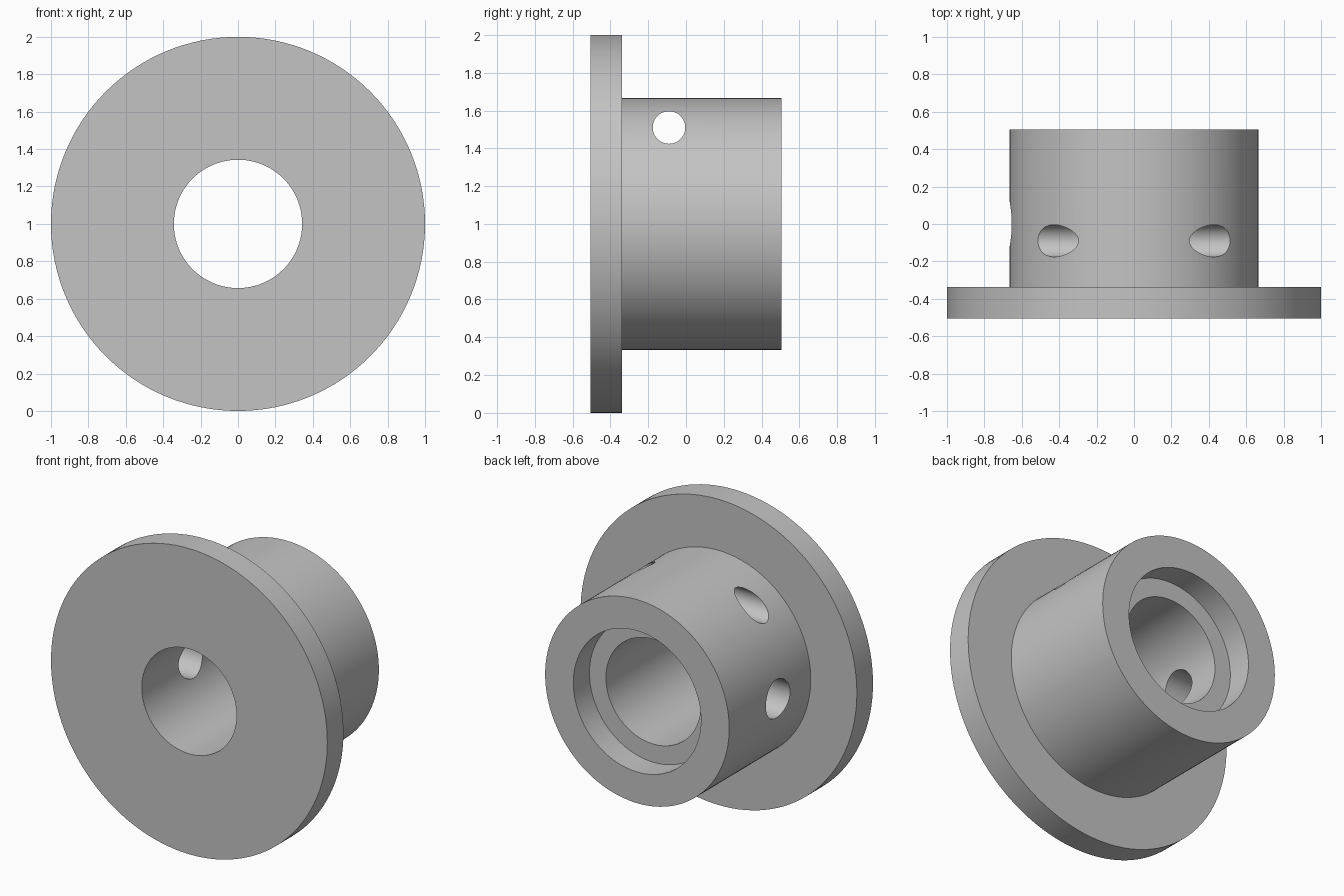
import bpy
import bmesh
from math import pi, radians
from mathutils import Vector

cube = bpy.data.objects.get("Cube")
if cube:
    bpy.data.objects.remove(cube, do_unlink=True)

CENTRE_Z = 1.0
SEGMENTS = 128

# Plain grey metal
grey = bpy.data.materials.new("grey_metal")
grey.use_nodes = True
colour = (0.55, 0.55, 0.55, 1.0)
grey.diffuse_color = colour
grey.node_tree.nodes["Principled BSDF"].inputs["Base Color"].default_value = colour


def lathe(name, profile):
    """Turn a closed (radius, y) outline around the y axis."""
    bm = bmesh.new()
    verts = [bm.verts.new((r, y, 0)) for r, y in profile]
    edges = [bm.edges.new((v, verts[(i + 1) % len(verts)])) for i, v in enumerate(verts)]
    bmesh.ops.spin(bm, geom=verts + edges, cent=(0, 0, 0), axis=(0, 1, 0),
                   angle=2 * pi, steps=SEGMENTS, use_merge=True)
    bmesh.ops.remove_doubles(bm, verts=bm.verts, dist=1e-5)
    bmesh.ops.recalc_face_normals(bm, faces=bm.faces)
    mesh = bpy.data.meshes.new(name)
    bm.to_mesh(mesh)
    bm.free()
    obj = bpy.data.objects.new(name, mesh)
    bpy.context.collection.objects.link(obj)
    obj.location.z = CENTRE_Z
    mesh.materials.append(grey)
    return obj


def drill(target, radius, start, end):
    """Cut a round hole along x between two points."""
    start, end = Vector(start), Vector(end)
    bpy.ops.mesh.primitive_cylinder_add(vertices=64, radius=radius,
                                        depth=(end - start).length,
                                        location=(start + end) / 2,
                                        rotation=(0, pi / 2, 0))
    cutter = bpy.context.object
    cutter.name = "hole_cutter"
    cutter.hide_render = True
    cutter.data.materials.append(grey)
    mod = target.modifiers.new("hole", "BOOLEAN")
    mod.operation = "DIFFERENCE"
    mod.solver = "EXACT"
    mod.object = cutter
    bpy.context.view_layer.objects.active = target
    bpy.ops.object.modifier_apply(modifier=mod.name)
    bpy.data.objects.remove(cutter, do_unlink=True)


# Flange, hub, bore and rear counterbore in one turned outline
front, flange_back, step, rear = -0.505, -0.338, 0.338, 0.505
collar = lathe("flanged_collar", [
    (0.343, front), (1.0, front), (1.0, flange_back), (0.666, flange_back),
    (0.666, rear), (0.462, rear), (0.462, step), (0.343, step)])

# Cross hole passing through the hub above the bore
drill(collar, 0.086, (-0.9, -0.09, 1.51), (0.9, -0.09, 1.51))
# Radial hole from one side into the bore
drill(collar, 0.125, (-0.9, 0, CENTRE_Z), (0, 0, CENTRE_Z))

# Smooth round walls with crisp edges
bpy.ops.object.select_all(action="DESELECT")
collar.select_set(True)
bpy.context.view_layer.objects.active = collar
bpy.ops.object.shade_smooth_by_angle(angle=radians(30))
